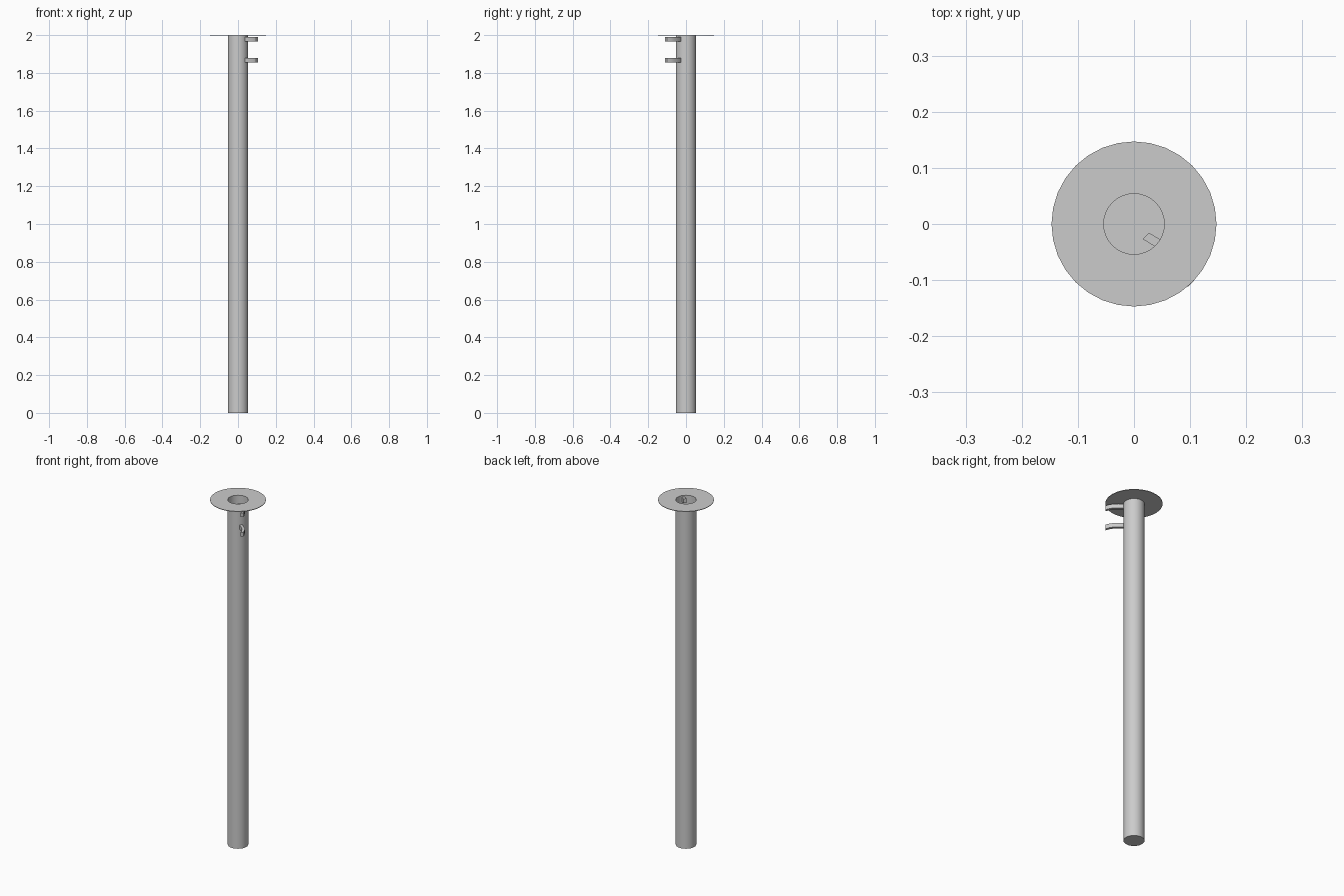
import bpy, bmesh, math
from mathutils import Vector

if "Cube" in bpy.data.objects:
    bpy.data.objects.remove(bpy.data.objects["Cube"])

SIDES = 32
R_TUBE, R_FLANGE, TOP = 0.054, 0.147, 2.0


def finish(name, bm, recalc=False):
    if recalc:
        bmesh.ops.recalc_face_normals(bm, faces=bm.faces)
    mesh = bpy.data.meshes.new(name)
    bm.to_mesh(mesh)
    bm.free()
    ob = bpy.data.objects.new(name, mesh)
    bpy.context.scene.collection.objects.link(ob)
    bpy.context.view_layer.objects.active = ob
    ob.select_set(True)
    bpy.ops.object.shade_smooth_by_angle(angle=math.radians(35))
    ob.select_set(False)
    return ob


def ring(bm, r, z):
    return [bm.verts.new((r * math.cos(2 * math.pi * i / SIDES),
                          r * math.sin(2 * math.pi * i / SIDES), z)) for i in range(SIDES)]


def bridge(bm, a, b):
    n = len(a)
    for i in range(n):
        j = (i + 1) % n
        bm.faces.new((a[i], a[j], b[j], b[i]))


# Tall tube: single wall, closed at the bottom, open at the top
bm = bmesh.new()
low, high = ring(bm, R_TUBE, 0), ring(bm, R_TUBE, TOP)
bridge(bm, low, high)
bm.faces.new(low[::-1])
finish("tube", bm)

# Thin flange around the open top
bm = bmesh.new()
t = 0.003
loops = [ring(bm, R_TUBE, TOP - t), ring(bm, R_FLANGE, TOP - t),
         ring(bm, R_FLANGE, TOP), ring(bm, R_TUBE, TOP)]
for a, b in zip(loops, loops[1:]):
    bridge(bm, a, b)
finish("flange", bm, True)


# Two slightly curved bars pushed through the wall on the front right
def hook(name, z):
    out = Vector((1, -1, 0)).normalized()
    side = Vector((1, 1, 0)).normalized()
    path = [(0.03, 0.0), (0.055, 0.006), (0.08, 0.010), (0.105, 0.010),
            (0.127, 0.005), (0.147, -0.004)]
    w, h = 0.008, 0.012
    bm = bmesh.new()
    prev = None
    for i, (d, s) in enumerate(path):
        c = out * d + side * s + Vector((0, 0, z))
        sec = [bm.verts.new(c + side * (w * a) + Vector((0, 0, h * b)))
               for a, b in ((-1, -1), (1, -1), (1, 1), (-1, 1))]
        if prev:
            bridge(bm, prev, sec)
        else:
            bm.faces.new(sec)
        prev = sec
    bm.faces.new(prev)
    finish(name, bm, True)


for name, z in (("upper_hook", 1.979), ("lower_hook", 1.866)):
    hook(name, z)
